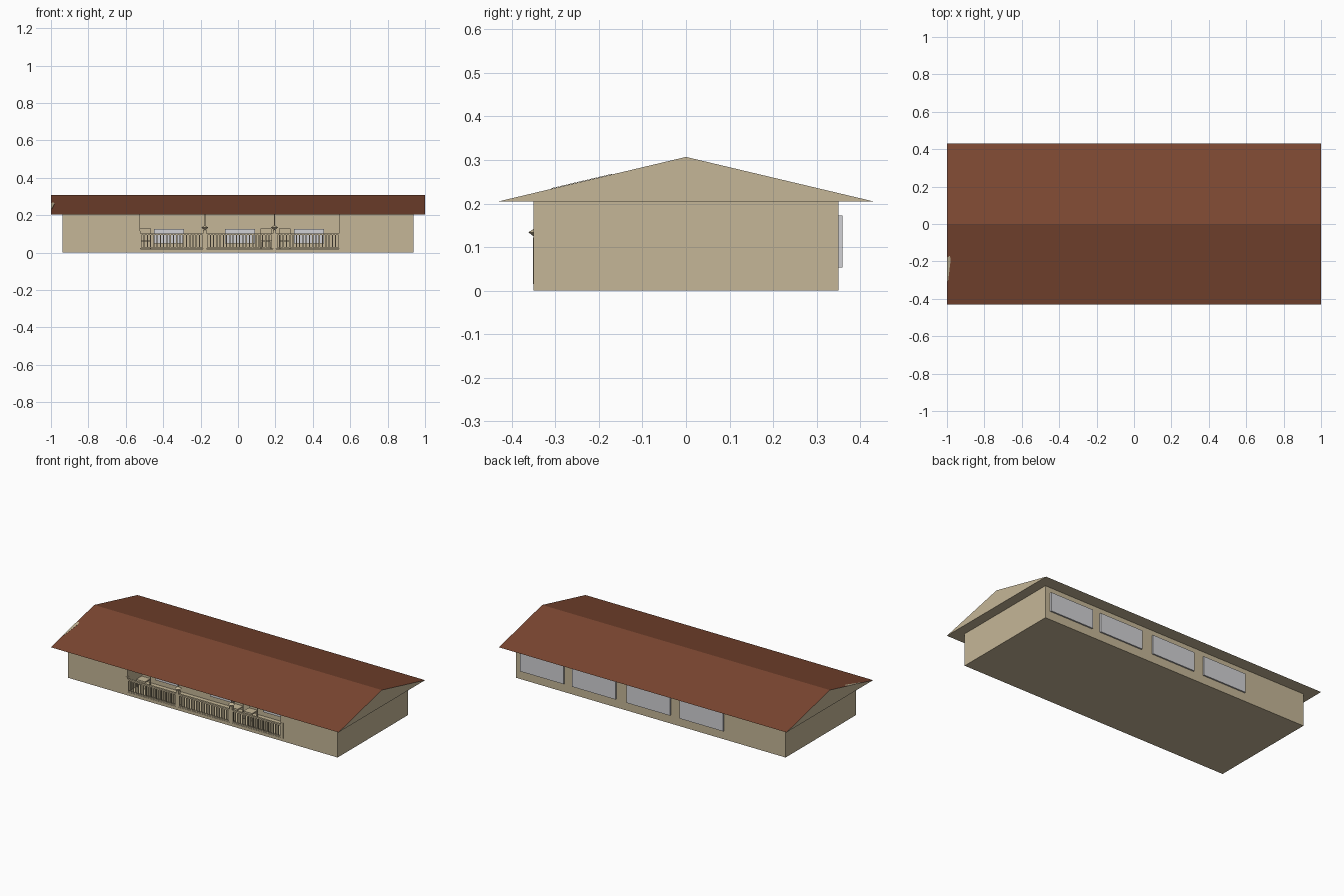
import bpy, bmesh

if "Cube" in bpy.data.objects:
    bpy.data.objects.remove(bpy.data.objects["Cube"])

def material(name, rgb):
    m = bpy.data.materials.new(name)
    m.diffuse_color = (*rgb, 1)
    m.use_nodes = True
    m.node_tree.nodes["Principled BSDF"].inputs["Base Color"].default_value = m.diffuse_color
    return m

TAN = material("tan_wall", (0.56, 0.47, 0.31))
ROOF = material("roof_brown", (0.20, 0.063, 0.031))
GLASS = material("window_grey", (0.64, 0.64, 0.66))

def finish(name, bm, *mats):
    bmesh.ops.recalc_face_normals(bm, faces=bm.faces)
    me = bpy.data.meshes.new(name)
    bm.to_mesh(me)
    bm.free()
    for m in mats:
        me.materials.append(m)
    ob = bpy.data.objects.new(name, me)
    bpy.context.collection.objects.link(ob)
    return ob

def add_box(bm, x0, x1, y0, y1, z0, z1):
    vs = bmesh.ops.create_cube(bm, size=1)["verts"]
    for v in vs:
        v.co = (x1 if v.co.x > 0 else x0, y1 if v.co.y > 0 else y0, z1 if v.co.z > 0 else z0)

def boxes(name, mat, *dims):
    bm = bmesh.new()
    for d in dims:
        add_box(bm, *d)
    return finish(name, bm, mat)

def prism(bm, pts, vec):
    f = bm.faces.new([bm.verts.new(p) for p in pts])
    r = bmesh.ops.extrude_face_region(bm, geom=[f])
    bmesh.ops.translate(bm, vec=vec, verts=[g for g in r["geom"] if isinstance(g, bmesh.types.BMVert)])

# Walls: footprint with a recessed front porch
PL, PR, PY = -0.525, 0.54, -0.17
foot = [(-0.938, -0.35), (PL, -0.35), (PL, PY), (PR, PY), (PR, -0.35),
        (0.938, -0.35), (0.938, 0.35), (-0.938, 0.35)]
bm = bmesh.new()
prism(bm, [(x, y, 0) for x, y in foot], (0, 0, 0.2055))
finish("walls", bm, TAN)
boxes("porch_floor", TAN, (PL, PR, -0.35, PY, 0, 0.02))

# Gabled roof: brown slopes, tan gables and soffit
bm = bmesh.new()
prism(bm, [(-1, -0.43, 0.205), (-1, 0.43, 0.205), (-1, 0, 0.307)], (2, 0, 0))
bmesh.ops.recalc_face_normals(bm, faces=bm.faces)
for f in bm.faces:
    f.material_index = 1 if f.normal.z > 0.1 else 0
finish("roof", bm, TAN, ROOF)

# Small pale patch on the roof's left front edge
slope = lambda y: 0.307 + y * 0.102 / 0.43 + 0.0006
bm = bmesh.new()
prism(bm, [(x, y, slope(y)) for x, y in
           [(-1, -0.31), (-0.993, -0.30), (-0.98, -0.19), (-0.985, -0.17), (-1, -0.18)]], (0, 0, 0.001))
finish("roof_patch", bm, TAN)

# Windows
for i, x in enumerate((-0.51, -0.14, 0.24, 0.60)):
    boxes(f"back_window_{i + 1}", GLASS, (x, x + 0.303, 0.349, 0.359, 0.053, 0.172))
for i, x in enumerate((-0.45, -0.07, 0.30)):
    boxes(f"porch_window_{i + 1}", GLASS, (x, x + 0.16, PY - 0.009, PY + 0.001, 0.05, 0.125))

# Porch railings: rails and balusters between the posts
for i, (a, b) in enumerate(((-0.54, -0.185), (-0.168, 0.186), (0.204, 0.56))):
    bars = [(a, b, -0.3515, -0.339, 0.094, 0.103), (a, b, -0.3515, -0.341, 0.022, 0.028)]
    n = 20
    for k in range(n + 1):
        x = a + 0.003 + (b - a - 0.006) * k / n
        bars.append((x - 0.003, x + 0.003, -0.351, -0.343, 0.026, 0.096))
    boxes(f"railing_{i + 1}", TAN, *bars)
for name, x in (("left_end_post", -0.531), ("right_end_post", 0.551)):
    boxes(name, TAN, (x - 0.009, x + 0.009, -0.3515, -0.335, 0.02, 0.115))

# Porch posts: thick base, flared cap, thin pole up to the roof
for i, x in enumerate((-0.177, 0.195)):
    bm = bmesh.new()
    add_box(bm, x - 0.009, x + 0.009, -0.351, -0.333, 0.015, 0.122)
    add_box(bm, x - 0.003, x + 0.003, -0.345, -0.339, 0.12, 0.207)
    for r1, r2, z in ((0.007, 0.02, 0.129), (0.02, 0.004, 0.139)):
        vs = bmesh.ops.create_cone(bm, cap_ends=True, segments=10, radius1=r1, radius2=r2, depth=0.01)["verts"]
        bmesh.ops.translate(bm, verts=vs, vec=(x, -0.342, z))
    finish(f"porch_post_{i + 1}", bm, TAN)

# Porch chairs: four legs, seat and back
for i, x in enumerate((-0.495, 0.15, 0.25)):
    w, y0, y1 = 0.03, -0.26, -0.20
    parts = [(x - w, x + w, y0, y1, 0.058, 0.066), (x - w, x + w, y1 - 0.006, y1, 0.066, 0.13)]
    parts += [(lx, lx + 0.006, ly, ly + 0.006, 0.02, 0.06)
              for lx in (x - w, x + w - 0.006) for ly in (y0, y1 - 0.006)]
    boxes(f"porch_chair_{i + 1}", TAN, *parts)
